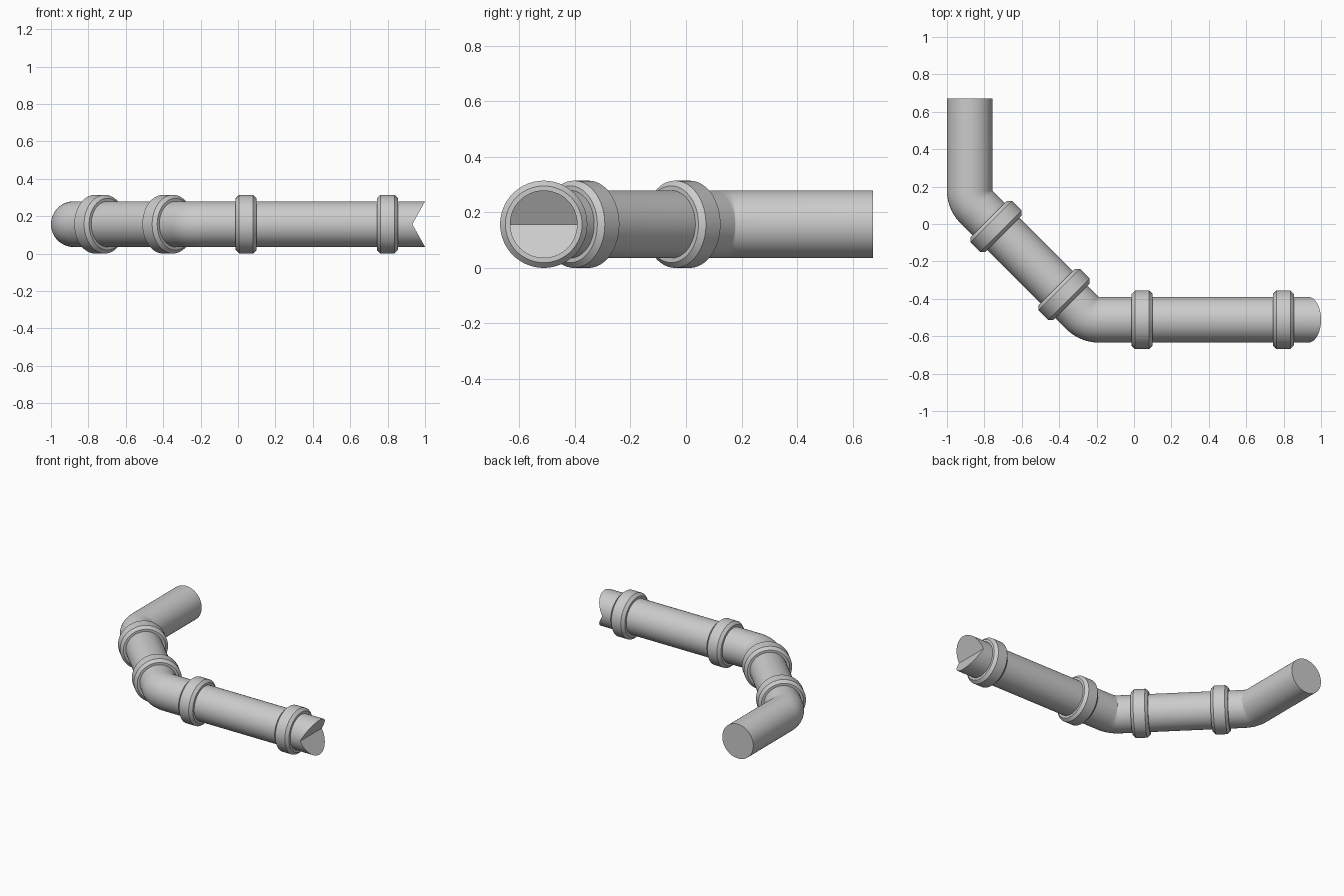
import bpy, bmesh
from math import sin, cos, pi, radians
from mathutils import Matrix, Vector

if "Cube" in bpy.data.objects:
    bpy.data.objects.remove(bpy.data.objects["Cube"])

N = 64            # sides of the pipe
R = 0.122         # pipe radius
ZC = 0.157        # axis height
BEND = 0.125      # centre-line radius of the elbows
NOTCH = 0.068     # depth of the V cut at the open end


def finish(bm, name, angle=30):
    bmesh.ops.recalc_face_normals(bm, faces=bm.faces)
    me = bpy.data.meshes.new(name)
    bm.to_mesh(me)
    bm.free()
    ob = bpy.data.objects.new(name, me)
    bpy.context.collection.objects.link(ob)
    bpy.ops.object.select_all(action='DESELECT')
    ob.select_set(True)
    bpy.context.view_layer.objects.active = ob
    bpy.ops.object.shade_smooth_by_angle(angle=radians(angle))
    return ob


def bridge(bm, a, b):
    for i in range(len(a)):
        j = (i + 1) % len(a)
        bm.faces.new((a[i], a[j], b[j], b[i]))


def arc(cx, cy, a0, a1, steps=12):
    # stations (x, y, heading) of a left-turning elbow
    out = []
    for k in range(steps + 1):
        a = radians(a0 + (a1 - a0) * k / steps)
        out.append((cx + BEND * cos(a), cy + BEND * sin(a), a + pi / 2))
    return out


# Pipe: swept circle through two 45 degree elbows
path = [(-0.878, 0.672, -pi / 2)]
path += arc(-0.878 + BEND, 0.127 + 0.414 * BEND, 180, 225)
path += arc(-0.239 + 0.414 * BEND, -0.512 + BEND, 225, 270)
path += [(0.85, -0.512, 0), (1.0, -0.512, 0)]

bm = bmesh.new()
loops = []
for x, y, h in path:
    side = Vector((-sin(h), cos(h), 0))
    loops.append([bm.verts.new(Vector((x, y, ZC)) + side * R * cos(2 * pi * i / N)
                               + Vector((0, 0, R * sin(2 * pi * i / N)))) for i in range(N)])
for a, b in zip(loops, loops[1:]):
    bridge(bm, a, b)
bm.faces.new(loops[0])

# V-notched end with two sloping cap faces
end = loops[-1]
for v in end:
    v.co.x -= NOTCH * (1 - abs(v.co.z - ZC) / R)
bm.faces.new(end[:N // 2 + 1])
bm.faces.new(end[N // 2:] + end[:1])
finish(bm, "pipe")

# Collars: chamfered rings around the pipe
profile = [(-0.056, 0.118), (-0.056, 0.138), (-0.037, 0.157),
           (0.037, 0.157), (0.056, 0.138), (0.056, 0.118)]


def collar(name, x, y, deg):
    bm = bmesh.new()
    rings = [[bm.verts.new((u, r * cos(2 * pi * i / N), r * sin(2 * pi * i / N)))
              for i in range(N)] for u, r in profile]
    for k in range(len(rings)):
        bridge(bm, rings[k], rings[(k + 1) % len(rings)])
    ob = finish(bm, name)
    ob.matrix_world = Matrix.Translation((x, y, ZC)) @ Matrix.Rotation(radians(deg), 4, 'Z')


for i, (x, y, deg) in enumerate([(-0.738, -0.013, -45), (-0.374, -0.377, -45),
                                 (0.043, -0.512, 0), (0.799, -0.512, 0)]):
    collar(f"collar_{i + 1}", x, y, deg)
